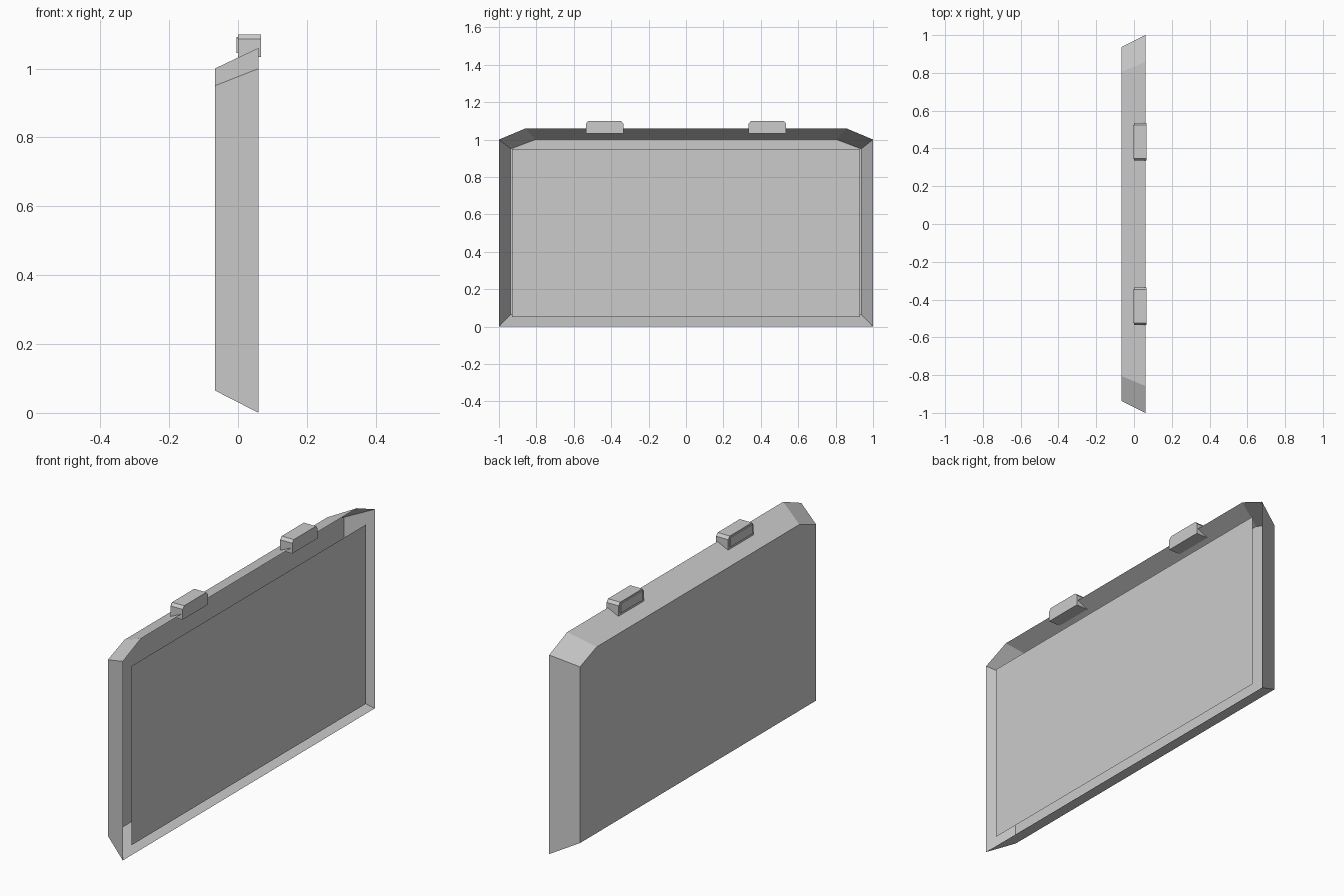
import bpy
import bmesh

if "Cube" in bpy.data.objects:
    bpy.data.objects.remove(bpy.data.objects["Cube"], do_unlink=True)

grey = bpy.data.materials.new("light_grey")
grey.use_nodes = True
colour = (0.6, 0.6, 0.6, 1)
grey.diffuse_color = colour
grey.node_tree.nodes["Principled BSDF"].inputs["Base Color"].default_value = colour


def finish(name, bm):
    mesh = bpy.data.meshes.new(name)
    bm.to_mesh(mesh)
    bm.free()
    mesh.materials.append(grey)
    obj = bpy.data.objects.new(name, mesh)
    bpy.context.collection.objects.link(obj)
    return obj


def mirrored(half):
    """Close a right-hand (y, z) outline, listed bottom to top, about y = 0."""
    return half + [(-y, z) for y, z in reversed(half)]


def ring(bm, outline, x, y0=0):
    return [bm.verts.new((x, y + y0, z)) for y, z in outline]


def bridge(bm, a, b):
    for i in range(len(a)):
        j = (i + 1) % len(a)
        bm.faces.new((a[i], a[j], b[j], b[i]))


# Shallow tapered tray, closed at -x and open at +x
bm = bmesh.new()
back = ring(bm, mirrored([(0.937, 0.065), (0.937, 0.95), (0.805, 1.0)]), -0.067)
rim = ring(bm, mirrored([(1.0, 0.0), (1.0, 1.0), (0.857, 1.06)]), 0.06)
bm.faces.new(list(reversed(back)))
bridge(bm, back, rim)
finish("tray_shell", bm)

# Thin panel standing in the open mouth of the tray
bm = bmesh.new()
bm.faces.new(ring(bm, mirrored([(0.93, 0.05), (0.93, 0.95)]), 0.06))
finish("screen_panel", bm)

# Two chamfered clips on the top edge, each with a raised pad behind
clip_outline = mirrored([(0.1, 1.033), (0.1, 1.085), (0.088, 1.099)])
pad_outline = mirrored([(0.088, 1.045), (0.088, 1.092)])
for side, y0 in (("front", -0.435), ("back", 0.435)):
    for part, outline, x0, x1 in (("clip", clip_outline, 0.0, 0.067),
                                  ("clip_pad", pad_outline, -0.005, 0.001)):
        bm = bmesh.new()
        a = ring(bm, outline, x0, y0)
        b = ring(bm, outline, x1, y0)
        bm.faces.new(list(reversed(a)))
        bm.faces.new(b)
        bridge(bm, a, b)
        bmesh.ops.recalc_face_normals(bm, faces=bm.faces)
        finish(f"{side}_{part}", bm)
